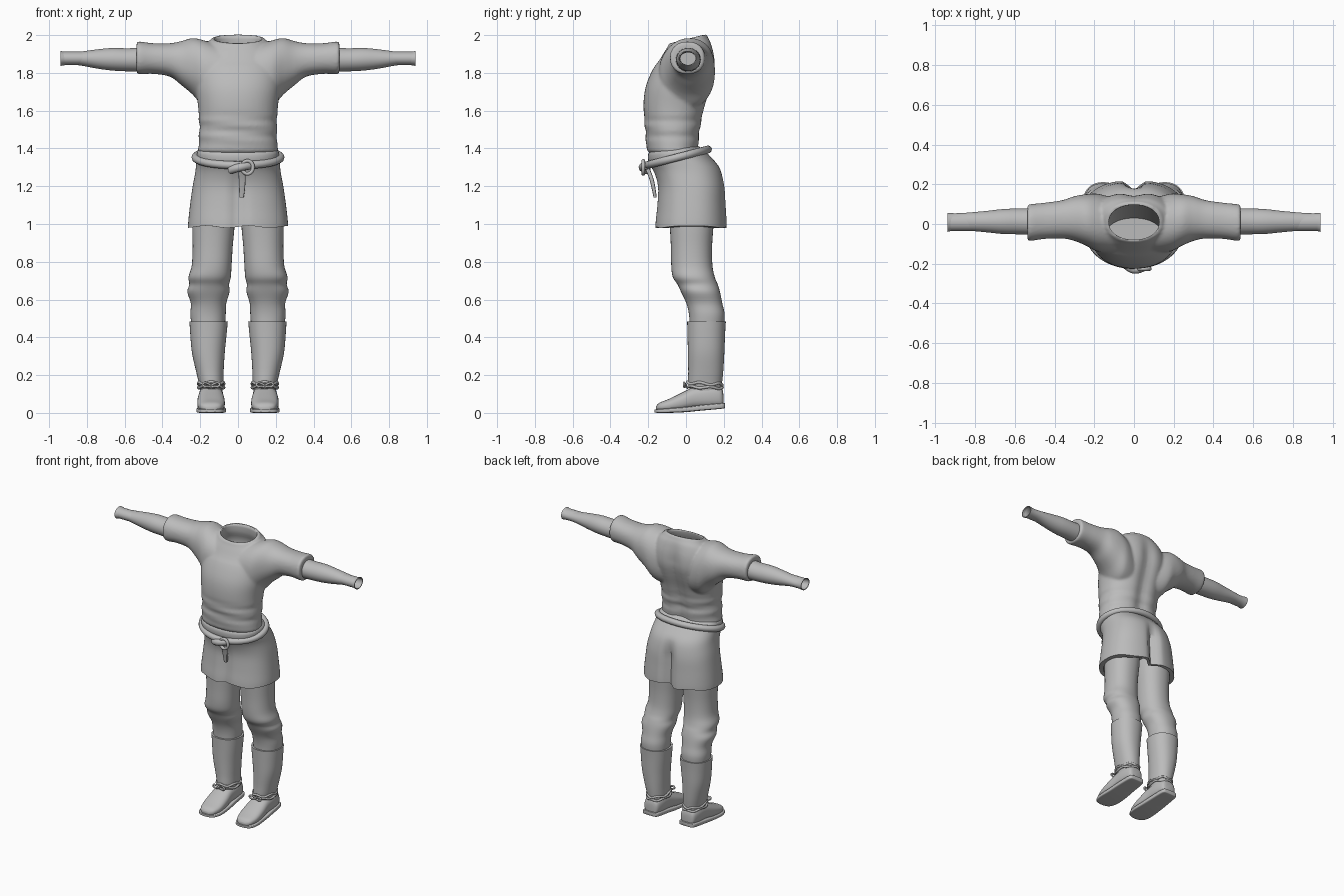
import bpy, bmesh, math
from mathutils import Vector

if "Cube" in bpy.data.objects:
    bpy.data.objects.remove(bpy.data.objects["Cube"])

cloth = bpy.data.materials.new("grey_cloth")
cloth.diffuse_color = (0.5, 0.5, 0.5, 1)
cloth.use_nodes = True
cloth.node_tree.nodes["Principled BSDF"].inputs["Base Color"].default_value = cloth.diffuse_color


def catmull(p0, p1, p2, p3, t):
    return [0.5 * (2*b + (c-a)*t + (2*a-5*b+4*c-d)*t*t + (3*b-a-3*c+d)*t**3)
            for a, b, c, d in zip(p0, p1, p2, p3)]


def loft(bm, rings, axis, power=2.0, side=1, hollow=0, segs=48, sub=4, warp=None):
    """Skin rings (position, a0, a1, b0, b1) along an axis; hollow recesses the last end."""
    n, fine = len(rings), []
    for i in range(n - 1):
        q = [rings[max(0, min(n-1, i+k))] for k in (-1, 0, 1, 2)]
        fine += [catmull(*q, s / sub) for s in range(sub)]
    fine.append(list(rings[-1]))
    if hollow:
        p, a0, a1, b0, b1 = fine[-1]
        da, db = (a1 - a0) * 0.06, (b1 - b0) * 0.06
        back = math.copysign(hollow, rings[0][0] - p)
        fine += [[p + d, a0+da, a1-da, b0+db, b1-db] for d in (0, back)]
    loops = []
    for p, a0, a1, b0, b1 in fine:
        loop = []
        for k in range(segs):
            t = 2 * math.pi * k / segs
            c, s = math.cos(t), math.sin(t)
            a = (a0+a1)/2 + (a1-a0)/2 * math.copysign(abs(c)**(2/power), c)
            b = (b0+b1)/2 + (b1-b0)/2 * math.copysign(abs(s)**(2/power), s)
            v = {"x": (p, a, b), "y": (a, p, b), "z": (a, b, p)}[axis]
            v = warp(*v) if warp else v
            loop.append(bm.verts.new((v[0] * side, v[1], v[2])))
        loops.append(loop)
    faces = [bm.faces.new(loops[0]), bm.faces.new(loops[-1])]
    for l0, l1 in zip(loops, loops[1:]):
        for k in range(segs):
            j = (k + 1) % segs
            faces.append(bm.faces.new((l0[k], l0[j], l1[j], l1[k])))
    bmesh.ops.recalc_face_normals(bm, faces=faces)


def finish(ob, mirror=False):
    ob.data.materials.clear()
    ob.data.materials.append(cloth)
    bpy.ops.object.select_all(action='DESELECT')
    ob.select_set(True)
    bpy.context.view_layer.objects.active = ob
    bpy.ops.object.shade_smooth_by_angle(angle=math.radians(50))
    if mirror:
        m = ob.modifiers.new("mirror", 'MIRROR')
        m.use_mirror_merge = False
    return ob


def to_object(name, bm, mirror=False):
    me = bpy.data.meshes.new(name)
    bm.to_mesh(me)
    bm.free()
    ob = bpy.data.objects.new(name, me)
    bpy.context.collection.objects.link(ob)
    return finish(ob, mirror)


def part(name, rings, axis, mirror=False, **kw):
    bm = bmesh.new()
    loft(bm, rings, axis, **kw)
    return to_object(name, bm, mirror)


def tube(name, pts, radius, closed=False, mirror=False):
    cu = bpy.data.curves.new(name, 'CURVE')
    cu.dimensions = '3D'
    cu.bevel_depth, cu.bevel_resolution, cu.use_fill_caps = radius, 3, True
    sp = cu.splines.new('NURBS')
    sp.points.add(len(pts) - 1)
    for p, co in zip(sp.points, pts):
        p.co = (*co, 1)
    sp.use_cyclic_u, sp.use_endpoint_u, sp.order_u, sp.resolution_u = closed, not closed, 3, 4
    ob = bpy.data.objects.new(name, cu)
    bpy.context.collection.objects.link(ob)
    bpy.ops.object.select_all(action='DESELECT')
    ob.select_set(True)
    bpy.context.view_layer.objects.active = ob
    bpy.ops.object.convert(target='MESH')
    return finish(bpy.context.object, mirror)


def oval(cx, cy, cz, rx, ry, tilt, n=32, wave=0):
    ts = [2 * math.pi * i / n for i in range(n)]
    return [(cx + rx*math.cos(t), cy + ry*math.sin(t), cz + tilt*math.sin(t) + wave*math.sin(5*t))
            for t in ts]


def sym(*rows):
    return [(z, -w, w, y0, y1) for z, w, y0, y1 in rows]


# shirt: torso with spine groove and tilted neckline, plus short sleeves, blended together
def shirt_warp(x, y, z):
    k = max(0, min(1, (z - 1.84) / 0.13))
    groove = 0.022 * math.exp(-(x / 0.05)**2) * (1 - k) if y > 0 else 0
    fold = 0.006 * math.sin(z * 75 + x * 9) * max(0, 1 - abs(z - 1.5) / 0.11)
    r = math.hypot(x, y + 0.06) + 0.01
    return x + fold * x / r, y - groove + fold * (y + 0.06) / r, z + 0.25 * y * k


torso = sym((1.37, .195, -.185, .06), (1.388, .212, -.205, .07), (1.42, .208, -.21, .074),
            (1.52, .205, -.218, .085), (1.63, .212, -.225, .11), (1.72, .225, -.215, .14),
            (1.80, .23, -.185, .16), (1.87, .22, -.145, .158), (1.93, .19, -.115, .138),
            (1.96, .155, -.098, .118), (1.978, .142, -.09, .108))
sleeve = [(.10, -.15, .13, 1.60, 1.945), (.18, -.14, .152, 1.62, 1.972), (.24, -.11, .15, 1.685, 1.984),
          (.30, -.085, .14, 1.735, 1.968), (.36, -.073, .12, 1.78, 1.957), (.45, -.075, .107, 1.795, 1.957),
          (.52, -.085, .1, 1.793, 1.966), (.537, -.08, .096, 1.80, 1.962)]
bm = bmesh.new()
loft(bm, torso, "z", power=2.2, segs=64, warp=shirt_warp)
for s in (1, -1):
    loft(bm, sleeve, "x", power=2.2, side=s)
shirt = to_object("shirt", bm)
rm = shirt.modifiers.new("blend", 'REMESH')
rm.mode, rm.voxel_size, rm.use_smooth_shade = 'VOXEL', 0.009, True
sm = shirt.modifiers.new("soften", 'SMOOTH')
sm.factor, sm.iterations = 0.5, 4

# neck opening cut into the shirt
cut = part("neck_cutter", sym((1.45, .15, -.17, .03), (1.7, .17, -.17, .09), (1.86, .16, -.11, .12),
                              (1.95, .128, -.079, .097), (2.06, .132, -.083, .1)), "z", power=2.1)
cut.hide_render = True
cut.hide_viewport = False
cut.display_type = 'WIRE'
bo = shirt.modifiers.new("neck_opening", 'BOOLEAN')
bo.operation, bo.object, bo.solver = 'DIFFERENCE', cut, 'EXACT'

# long under-sleeves
part("under_sleeve", [(.50, -.055, .078, 1.805, 1.935), (.58, -.052, .078, 1.808, 1.93),
                      (.66, -.05, .075, 1.812, 1.932), (.74, -.042, .066, 1.822, 1.925),
                      (.84, -.033, .057, 1.84, 1.912), (.90, -.031, .054, 1.842, 1.908),
                      (.94, -.04, .056, 1.837, 1.917)], "x", mirror=True, hollow=.12, segs=32)


# shorts with a cleft between the legs and a tilted waist
def shorts_warp(x, y, z):
    k = max(0, min(1, (1.30 - z) / 0.12))
    d = (0.05 if y > 0 else 0.022) * k * math.exp(-(x / 0.035)**2)
    lift = max(0, min(1, (z - 1.25) / 0.1)) * 0.1 * (y + 0.05)
    drop = 0.006 * math.sin(x * 28) * max(0, 1 - (z - .98) / 0.15)
    return x, y - math.copysign(min(d, abs(y)), y), z + lift + drop


part("shorts", sym((1.405, .195, -.18, .06), (1.385, .215, -.2, .085), (1.34, .22, -.198, .13),
                   (1.28, .225, -.172, .185), (1.2, .24, -.152, .207), (1.1, .254, -.155, .214),
                   (1.02, .263, -.163, .219), (.985, .265, -.165, .22)), "z",
     power=2.4, segs=80, hollow=.1, warp=shorts_warp)

# belt, buckle ring, knot and hanging end
tube("belt", oval(0, -.045, 1.353, .226, .162, .042), .021, closed=True)
tube("buckle_ring", [(.05 + .03*math.cos(t), -.226, 1.3 + .035*math.sin(t))
                     for t in [i * math.pi / 8 for i in range(16)]], .010, closed=True)
tube("belt_knot", [(-.04, -.205, 1.285), (-.01, -.23, 1.295), (.03, -.228, 1.305), (.06, -.21, 1.31)], .022)
part("belt_end", [(1.30, .0, .038, -.22, -.195), (1.24, .004, .04, -.195, -.172),
                  (1.18, .006, .036, -.18, -.16), (1.14, .008, .03, -.172, -.155)], "z", power=4, segs=24)

# trouser legs
part("trouser_leg", [(1.12, .02, .235, -.1, .15), (1.0, .018, .242, -.087, .146), (.88, .028, .24, -.08, .138),
                     (.78, .034, .245, -.078, .14), (.72, .038, .262, -.07, .152), (.68, .047, .258, -.045, .168),
                     (.64, .045, .268, -.026, .18), (.58, .062, .25, .002, .192), (.52, .065, .252, .016, .205),
                     (.45, .07, .245, .02, .2)], "z", mirror=True, power=2.2, segs=40)

# boots: shaft, foot, sole
part("boot_shaft", [(.10, .085, .2, .03, .185), (.15, .078, .206, .012, .19), (.22, .076, .222, .012, .197),
                    (.32, .07, .244, .01, .203), (.42, .06, .253, .008, .207), (.485, .054, .257, .006, .211)],
     "z", mirror=True, power=2.2, hollow=.04, segs=40)
part("boot_foot", [(-.158, .12, .165, .012, .035), (-.14, .09, .195, .008, .054), (-.09, .072, .212, .006, .074),
                   (-.02, .07, .215, .01, .108), (.05, .077, .209, .02, .14), (.13, .079, .206, .022, .15),
                   (.185, .09, .195, .026, .135), (.198, .11, .175, .03, .1)],
     "y", mirror=True, power=2.5, segs=32)
part("boot_sole", [(-.166, .122, .165, .003, .018), (-.147, .085, .202, 0, .02), (-.09, .065, .219, 0, .025),
                   (0, .067, .216, .004, .032), (.08, .074, .212, .012, .042), (.19, .084, .201, .022, .052),
                   (.207, .105, .18, .027, .052)], "y", mirror=True, power=6, segs=32)

# ankle laces with a small bow
for i, (z, w) in enumerate(((.135, .005), (.155, -.006))):
    tube("ankle_lace_%d" % (i + 1), oval(.142, .1, z, .068, .093, -.004, wave=w), .0075, closed=True, mirror=True)
for i, d in enumerate((-1, 1)):
    tube("lace_bow_%d" % (i + 1), [(.142, .0, .145), (.142 + d*.03, -.012, .165), (.142 + d*.05, -.01, .15),
                                   (.142 + d*.03, -.012, .135), (.142, .0, .14)], .006, mirror=True)
